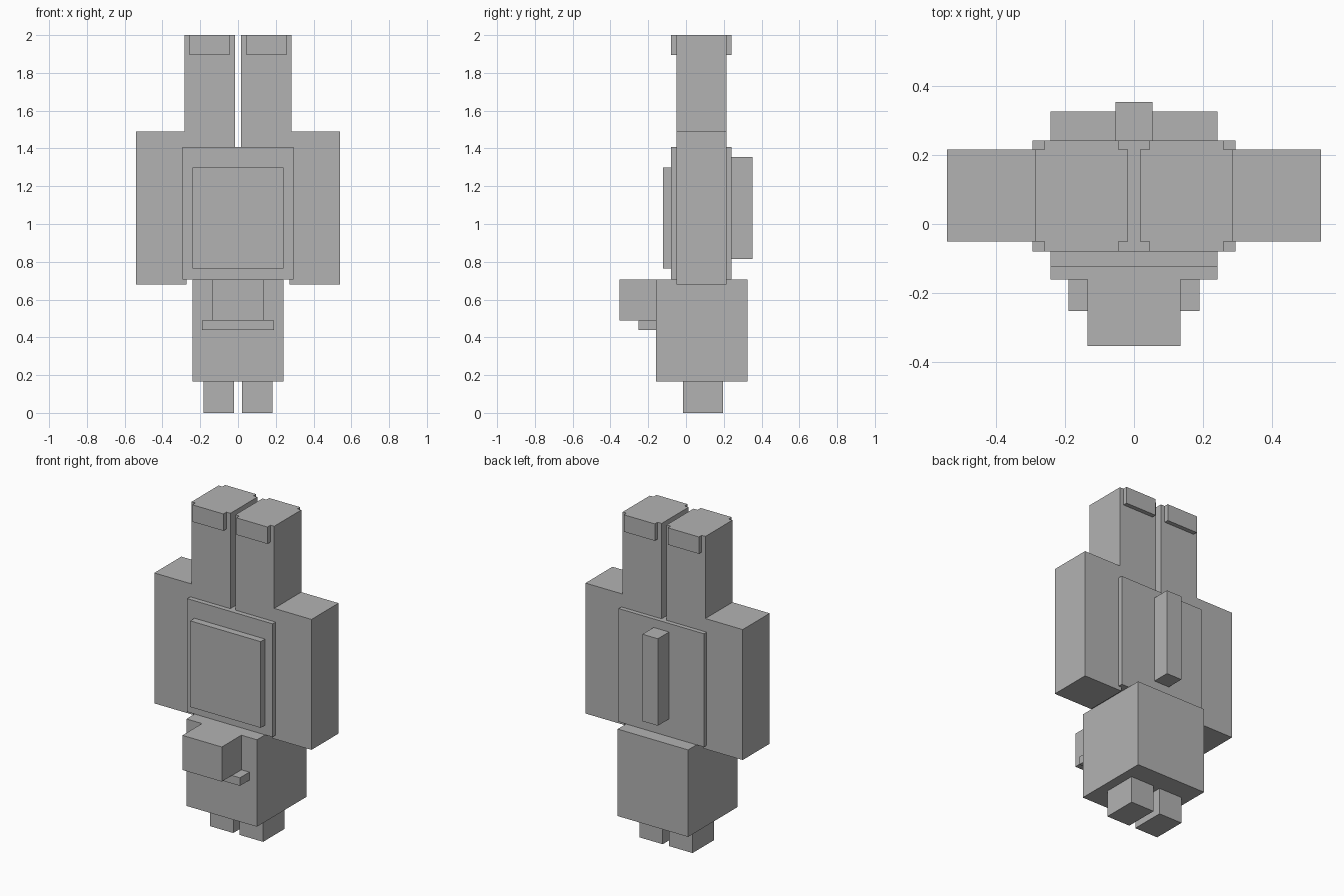
import bpy

cube = bpy.data.objects.get("Cube")
if cube:
    bpy.data.objects.remove(cube, do_unlink=True)

# Single stone grey material
grey = bpy.data.materials.new("stone_grey")
grey.use_nodes = True
colour = (0.45, 0.45, 0.45, 1.0)
grey.diffuse_color = colour
grey.node_tree.nodes["Principled BSDF"].inputs["Base Color"].default_value = colour


def block(name, x, y, z):
    """Box spanning the given (low, high) ranges."""
    spans = (x, y, z)
    bpy.ops.mesh.primitive_cube_add(size=1, location=[(a + b) / 2 for a, b in spans])
    obj = bpy.context.object
    obj.name = obj.data.name = name
    for v in obj.data.vertices:
        for i, (a, b) in enumerate(spans):
            v.co[i] *= b - a
    obj.data.materials.append(grey)
    return obj


def centred(name, half_width, y, z):
    return block(name, (-half_width, half_width), y, z)


def pair(name, x, y, z):
    """Matching blocks on the left (+x) and right (-x)."""
    block("left_" + name, x, y, z)
    block("right_" + name, (-x[1], -x[0]), y, z)


LIMB_Y = (-0.05, 0.215)
BODY_Y = (-0.08, 0.242)

# Body with raised belly plate and back ridge
centred("torso", 0.293, BODY_Y, (0.705, 1.408))
centred("belly_plate", 0.242, (-0.123, -0.08), (0.765, 1.30))
centred("back_ridge", 0.053, (0.242, 0.352), (0.815, 1.355))

# Limbs: the figure stands on its head, so the feet are at the top
pair("arm", (0.272, 0.54), LIMB_Y, (0.68, 1.49))
pair("leg", (0.017, 0.284), LIMB_Y, (1.408, 2.0))
pair("foot_claws", (0.045, 0.258), BODY_Y, (1.895, 2.0))

# Head with snout, jaw and ears
centred("head", 0.242, (-0.16, 0.325), (0.165, 0.705))
centred("snout", 0.135, (-0.352, -0.16), (0.49, 0.705))
centred("jaw", 0.19, (-0.252, -0.16), (0.44, 0.49))
pair("ear", (0.022, 0.183), (-0.015, 0.197), (0.0, 0.165))
